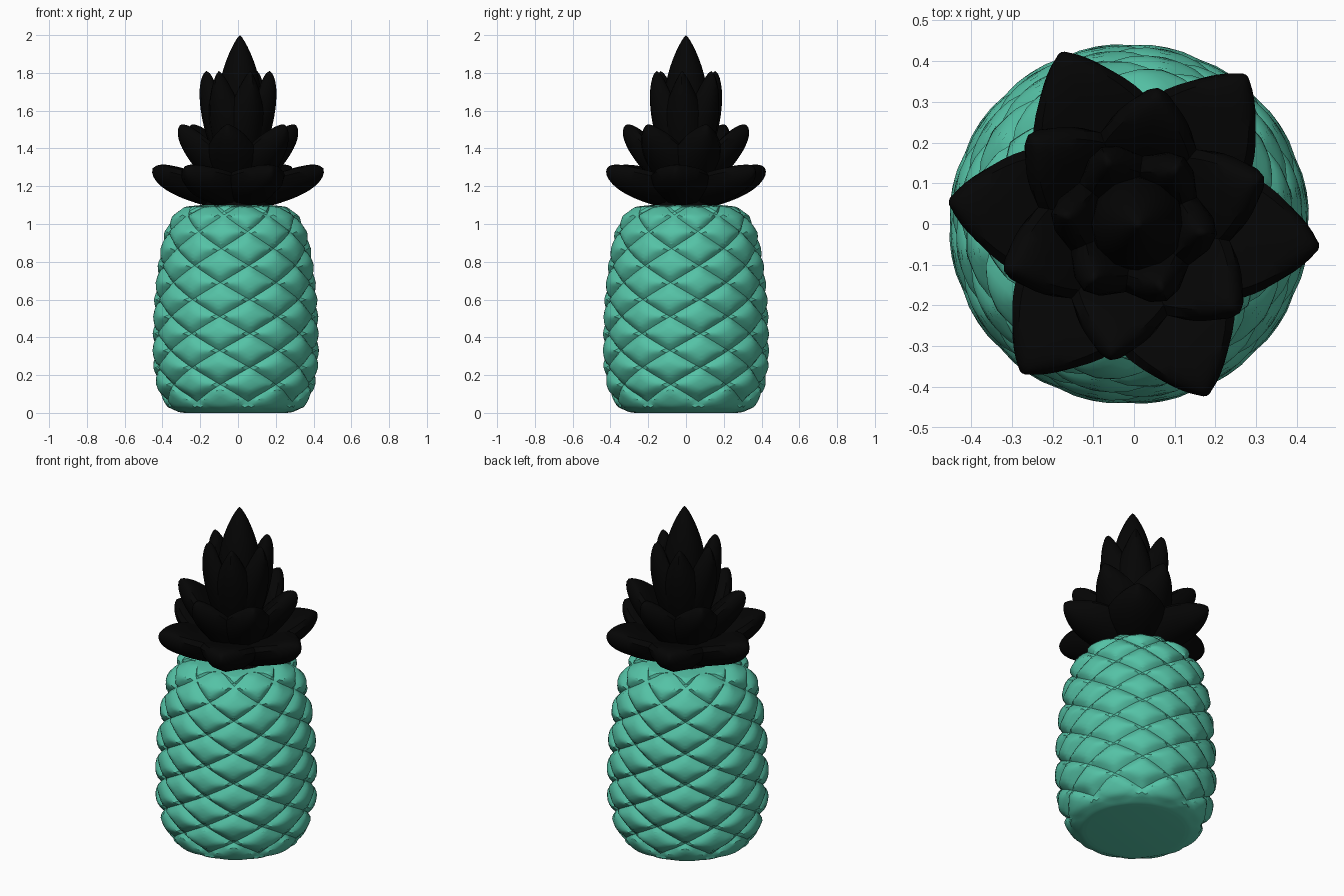
import bpy, bmesh
from math import sin, cos, pi, radians
from mathutils import Vector

cube = bpy.data.objects.get("Cube")
if cube:
    bpy.data.objects.remove(cube)


def material(name, rgb):
    mat = bpy.data.materials.new(name)
    mat.use_nodes = True
    mat.diffuse_color = (*rgb, 1)
    mat.node_tree.nodes["Principled BSDF"].inputs["Base Color"].default_value = (*rgb, 1)
    return mat


def finish(bm, name, mat, angle):
    bmesh.ops.recalc_face_normals(bm, faces=bm.faces)
    mesh = bpy.data.meshes.new(name)
    bm.to_mesh(mesh)
    bm.free()
    mesh.materials.append(mat)
    obj = bpy.data.objects.new(name, mesh)
    bpy.context.collection.objects.link(obj)
    bpy.ops.object.select_all(action='DESELECT')
    obj.select_set(True)
    bpy.context.view_layer.objects.active = obj
    bpy.ops.object.shade_smooth_by_angle(angle=radians(angle))
    return obj


teal = material("teal rind", (0.09, 0.54, 0.38))
black = material("black leaf", (0.0015, 0.0015, 0.0015))

# Fruit outline: distance along the side, radius, height
OUTLINE = [(-0.3, 0.16, -0.015), (-0.03, 0.3, 0.004), (0.03, 0.365, 0.03), (0.12, 0.418, 0.12),
           (0.26, 0.443, 0.26), (0.42, 0.443, 0.42), (0.6, 0.436, 0.6), (0.8, 0.414, 0.8),
           (0.95, 0.384, 0.95), (1.04, 0.34, 1.04), (1.1, 0.28, 1.09), (1.3, 0.12, 1.11)]


def outline(p):
    for (p0, r0, z0), (p1, r1, z1) in zip(OUTLINE, OUTLINE[1:]):
        if p <= p1:
            k = (p - p0) / (p1 - p0)
            return r0 + (r1 - r0) * k, z0 + (z1 - z0) * k
    return OUTLINE[-1][1:]


# Fruit: diamond scales on a spiral lattice, each a soft pillow with narrow grooves
AROUND, PITCH, DIV = 8, 0.18, 8


def scale_point(a, b, i, j):
    fa, fb = i / DIV, j / DIV
    u, v = (a + fa + b + fb) / 2, (a + fa - b - fb) / 2
    edge = max(abs(2 * fa - 1), abs(2 * fb - 1))
    r, z = outline(v * PITCH - 0.03)
    depth = 0.032 * min(1, max(0, z / 0.09))
    r -= depth * edge ** 3
    ang = radians(-102) + u * 2 * pi / AROUND
    return Vector((r * cos(ang) - 0.012, r * sin(ang), z))


bm = bmesh.new()
for s in range(-1, 14):
    for b in range(AROUND):
        grid = [[bm.verts.new(scale_point(b + s, b, i, j)) for j in range(DIV + 1)]
                for i in range(DIV + 1)]
        for i in range(DIV):
            for j in range(DIV):
                bm.faces.new((grid[i][j], grid[i + 1][j], grid[i + 1][j + 1], grid[i][j + 1]))
bmesh.ops.remove_doubles(bm, verts=bm.verts, dist=0.0005)
bmesh.ops.bisect_plane(bm, geom=bm.verts[:] + bm.edges[:] + bm.faces[:],
                       plane_co=(0, 0, 0), plane_no=(0, 0, 1), clear_inner=True)
bmesh.ops.holes_fill(bm, edges=[e for e in bm.edges if e.is_boundary], sides=0)
finish(bm, "fruit_body", teal, 30)


# Leaf: thick cupped blade swept along a curve in the radius-height plane.
# A keeled leaf narrows to a point in width but stays thick, ending in a wedge.
def leaf(name, base, knee, tip, width, thick, ang, cup=0.3, keel=True, steps=14, sides=12):
    p0, p1, p2 = (Vector((r, 0, z)) for r, z in (base, knee, tip))
    bm = bmesh.new()
    rings = []
    for n in range(steps):
        t = 1 - (1 - n / steps) ** 1.4
        c = p0 * (1 - t) ** 2 + p1 * 2 * t * (1 - t) + p2 * t * t
        d = ((p1 - p0) * (1 - t) + (p2 - p1) * t).normalized()
        inward = Vector((-d.z, 0, d.x))
        f = sin(pi * (0.25 + 0.75 * t)) ** 0.8
        g = (1 - t ** 5) ** 0.6 if keel else f
        ring = []
        for k in range(sides):
            q = 2 * pi * k / sides
            side = cos(q)
            depth = sin(q) * thick * g + cup * side * side * width * f
            ring.append(bm.verts.new(c + Vector((0, side * width * f, 0)) + inward * depth))
        rings.append(ring)
    point = bm.verts.new(p2)
    for r0, r1 in zip(rings, rings[1:]):
        for k in range(sides):
            m = (k + 1) % sides
            bm.faces.new((r0[k], r0[m], r1[m], r1[k]))
    for k in range(sides):
        bm.faces.new((rings[-1][k], rings[-1][(k + 1) % sides], point))
    bm.faces.new(rings[0])
    obj = finish(bm, name, black, 40)
    obj.rotation_euler.z = ang


# Crown tiers: name, count, first angle, base, knee, tip, half width, half thickness
TIERS = [
    ("lower_leaf", 6, -7, (0.08, 1.15), (0.30, 1.20), (0.455, 1.295), 0.165, 0.075),
    ("middle_leaf", 6, 20, (0.06, 1.20), (0.23, 1.37), (0.325, 1.525), 0.14, 0.068),
    ("upper_leaf", 6, -7, (0.06, 1.34), (0.15, 1.55), (0.168, 1.81), 0.11, 0.06),
]
for name, count, start, base, knee, tip, width, thick in TIERS:
    for n in range(count):
        leaf(f"{name}_{n + 1}", base, knee, tip, width, thick,
             radians(start) + 2 * pi * n / count)
leaf("centre_leaf", (0.01, 1.4), (0.01, 1.73), (0.01, 2.0), 0.118, 0.118, 0,
     cup=0, keel=False)

# Crown core closing the gaps between leaf bases
bm = bmesh.new()
bmesh.ops.create_cone(bm, cap_ends=True, segments=16, radius1=0.18, radius2=0.1, depth=0.6)
bmesh.ops.translate(bm, verts=bm.verts, vec=(0, 0, 1.38))
finish(bm, "crown_core", black, 40)
